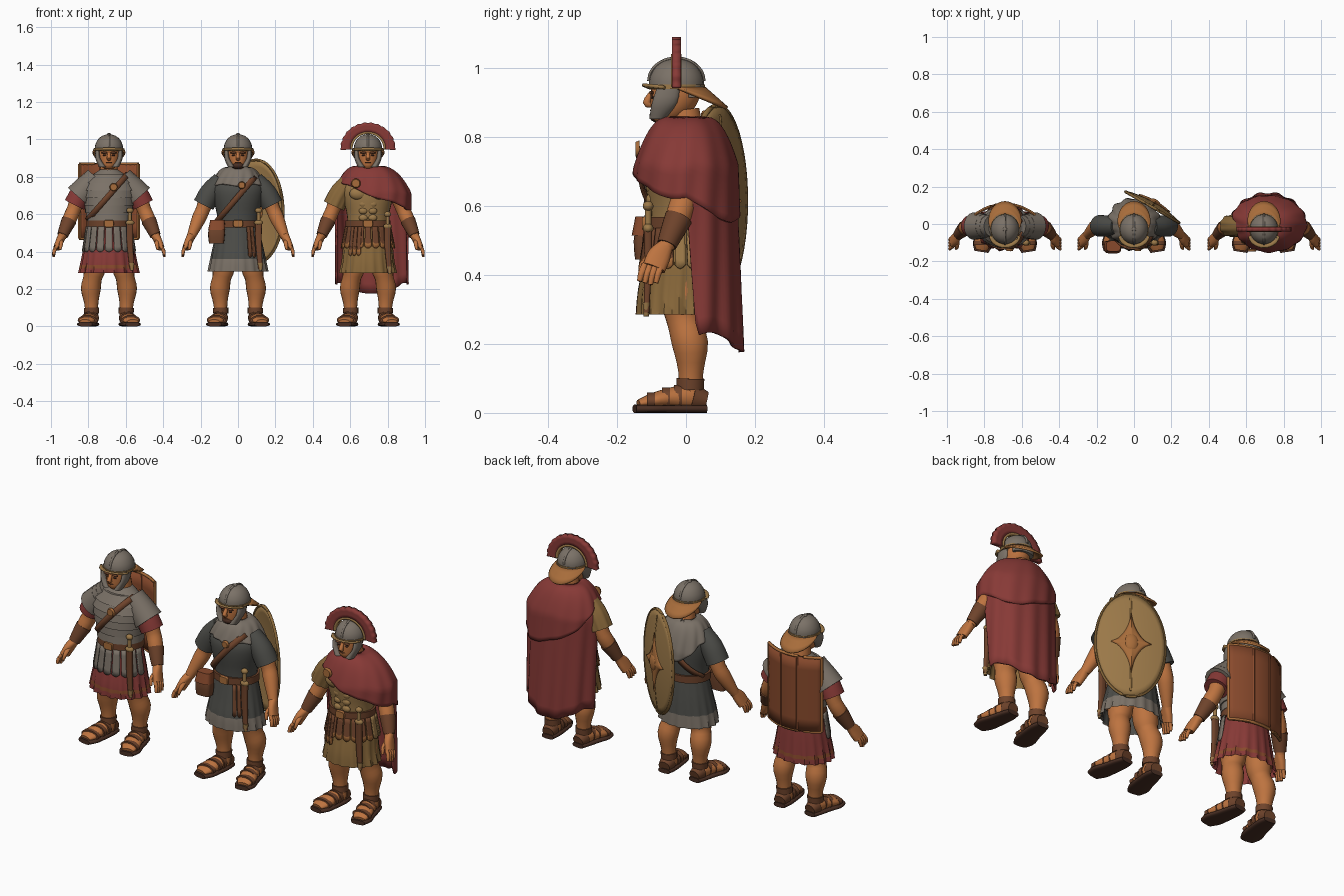
import bpy, bmesh
from math import sin, cos, pi, radians, sqrt
from mathutils import Vector

cube = bpy.data.objects.get("Cube")
if cube:
    bpy.data.objects.remove(cube)

PALETTE = {"skin": "BC7342", "iron": "7A7167", "charcoal": "4D4D49", "red": "863C39", "bronze": "9A784A",
           "leather": "6E452F", "shield brown": "874B30", "dark sole": "4A3228", "brass": "A66C3D", "ochre": "88683D"}
MATS = {}
for key, code in PALETTE.items():
    rgb = [(int(code[i:i + 2], 16) / 255) ** 2.2 for i in (0, 2, 4)]
    m = MATS[key] = bpy.data.materials.new(key)
    m.use_nodes = True
    m.diffuse_color = (*rgb, 1)
    bsdf = next(n for n in m.node_tree.nodes if n.type == "BSDF_PRINCIPLED")
    bsdf.inputs["Base Color"].default_value = (*rgb, 1)
    bsdf.inputs["Roughness"].default_value = 0.8
who = {"tag": "", "x": 0}


def finish(name, verts, faces, mat, thick=0):
    bm = bmesh.new()
    vs = [bm.verts.new(v) for v in verts]
    for f in faces:
        bm.faces.new([vs[i] for i in f])
    bmesh.ops.remove_doubles(bm, verts=bm.verts, dist=0.0002)
    bmesh.ops.recalc_face_normals(bm, faces=bm.faces)
    me = bpy.data.meshes.new(name)
    bm.to_mesh(me)
    bm.free()
    me.materials.append(MATS[mat])
    me.shade_smooth()
    me.set_sharp_from_angle(angle=radians(45))
    ob = bpy.data.objects.new(who["tag"] + "_" + name, me)
    ob.location.x = who["x"]
    bpy.context.collection.objects.link(ob)
    if thick:
        mod = ob.modifiers.new("thickness", "SOLIDIFY")
        mod.thickness, mod.offset = thick, 0
    return ob


def sheet(name, fn, nu, nv, mat, thick=0):
    """Surface from a function of u and v."""
    verts = [fn(i / nu, j / nv) for j in range(nv + 1) for i in range(nu + 1)]
    w = nu + 1
    faces = [(j * w + i, j * w + i + 1, (j + 1) * w + i + 1, (j + 1) * w + i) for j in range(nv) for i in range(nu)]
    return finish(name, verts, faces, mat, thick)


def ball(name, c, r, mat, n=14):
    return sheet(name, lambda u, v: (c[0] + r[0] * cos(2 * pi * u) * sin(pi * v), c[1] + r[1] * sin(2 * pi * u) * sin(pi * v),
                                     c[2] + r[2] * cos(pi * v)), n, n // 2, mat)


def sweep(name, pts, mat, n=18, sub=3, flat=False, boxy=1, fold=0, folds=0, ends=True, side=1):
    """Elliptical rings (x, y, z, rx, ry) along a smoothed path."""
    p = [Vector((q[0] * side, *q[1:], *([q[3]] if len(q) == 4 else []))) for q in pts]
    path = []
    for i in range(len(p) - 1):
        a, b, c, d = p[max(i - 1, 0)], p[i], p[i + 1], p[min(i + 2, len(p) - 1)]
        for k in range(sub):
            t = k / sub
            path.append(b + (c - a) * (t / 2) + (a * 2 - b * 5 + c * 4 - d) * (t * t / 2) + (b * 3 - a - c * 3 + d) * (t ** 3 / 2)
                        if sub > 1 else b)
    path.append(p[-1])
    verts, faces = [], []
    for j, q in enumerate(path):
        tan = (Vector(path[min(j + 1, len(path) - 1)][:3]) - Vector(path[max(j - 1, 0)][:3])).normalized()
        ax, ay = Vector((1, 0, 0)), Vector((0, 1, 0))
        if not flat:
            ax = (ax - tan * tan.x).normalized() if abs(tan.x) < 0.95 else ay
            ay = tan.cross(ax)
        for i in range(n):
            t = 2 * pi * i / n
            k = 1 + fold * cos(folds * t) * j / (len(path) - 1)
            cx, cy = (abs(f(t)) ** boxy * (1 if f(t) > 0 else -1) for f in (cos, sin))
            verts.append(Vector(q[:3]) + ax * (cx * q[3] * k) + ay * (cy * q[4] * k))
    for j in range(len(path) - 1):
        faces += [(j * n + i, j * n + (i + 1) % n, (j + 1) * n + (i + 1) % n, (j + 1) * n + i) for i in range(n)]
    if ends:
        faces += [tuple(range(n)), tuple(range(len(verts) - n, len(verts)))]
    return finish(name, verts, faces, mat)


def paint(ob, mat, rule):
    ob.data.materials.append(MATS[mat])
    for f in ob.data.polygons:
        if rule(f.center):
            f.material_index = len(ob.data.materials) - 1


TORSO = [(0, -.015, .52, .108, .09), (0, -.015, .6, .113, .094), (0, -.018, .68, .132, .102),
         (0, -.018, .74, .138, .1), (0, -.012, .79, .115, .078), (0, -.005, .82, .075, .058), (0, 0, .84, .045, .045)]


def girth(z):
    for a, b in zip(TORSO, TORSO[1:]):
        if z <= b[2]:
            t = max(0, (z - a[2]) / (b[2] - a[2]))
            return a[3] + (b[3] - a[3]) * t, a[4] + (b[4] - a[4]) * t
    return TORSO[-1][3:]


def strap(x0, z0, x1, z1, gap):
    for s, label in ((-1, "front"), (1, "back")):
        def fn(u, v):
            x, z = x0 + (x1 - x0) * u, z0 + (z1 - z0) * u
            rx, ry = girth(z)
            return x + (v - .5) * .023, -.015 + s * (gap + ry * sqrt(max(.03, 1 - (x / rx) ** 2))), z - (v - .5) * .02
        sheet("shoulder_strap_" + label, fn, 16, 1, "leather", .009)


def strips(name, count, a0, a1, top, low, mat, tip=None):
    """Hanging strips round the hips; each end is (z, rx, ry)."""
    for k in range(count):
        def fn(u, v):
            a = radians(a0 + (a1 - a0) * (k + .08 + .84 * u) / count)
            z, rx, ry = (top[i] + (low[i] - top[i]) * v for i in range(3))
            return rx * cos(a), -.015 + ry * sin(a), z - .012 * v * sin(pi * u)
        ob = sheet(name, fn, 4, 5, mat, .008)
        if tip:
            paint(ob, tip, lambda c: c.z < low[0] + .018)


def cloak(name, top, hem, cx, rx, ry, mat, fold):
    def fn(u, v):
        a = 2 * pi * u
        z = top + (hem(a) - top) * v ** 1.4
        d = top - z
        w = min(1, d / .14) ** .4
        k = 1 + fold * v * sin(13 * a + 3 * v)
        return (cx * w + (.05 + (rx - .05) * w) * k * cos(a), (.05 + (ry - .05) * w + .045 * d) * k * sin(a), z + .006 * sin(5 * a) * w)
    sheet(name, fn, 104, 18, mat, .01)


def sword(x, y, z):
    sweep("scabbard", [(x, y, z, .018, .012), (x, y, z - .1, .017, .011), (x + .01, y - .005, z - .24, .012, .008)], "leather", boxy=.6)
    sweep("scabbard_tip", [(x + .009, y - .005, z - .21, .016, .011), (x + .011, y - .005, z - .25, .008, .008)], "bronze", sub=1)
    sweep("sword_grip", [(x, y, z, .01), (x, y, z + .06, .01)], "bronze", n=10, sub=1)
    for dz, r in ((.005, .024), (.07, .019)):
        ball("sword_knob", (x, y, z + dz), (r, .016, .015), "bronze")


def body(bracers=True):
    for s, lab in ((-1, "right_"), (1, "left_")):
        # legs and sandals
        sweep(lab + "leg", [(.068, -.01, .42, .06), (.078, -.008, .31, .06), (.087, -.004, .26, .05), (.097, .012, .2, .053),
                            (.094, .014, .12, .037), (.091, .012, .04, .034)], "skin", side=s)
        foot = [(.09, .055, .035, .026, .022), (.094, .015, .045, .036, .038), (.106, -.05, .042, .042, .03), (.119, -.1, .034, .046, .022),
                (.126, -.138, .026, .03, .012)]
        sweep(lab + "foot", foot, "skin", side=s)
        sweep(lab + "sole", [(x, y * 1.08, .012, r + .007, .012) for x, y, z, r, h in foot], "dark sole", boxy=.7, side=s)
        sweep(lab + "heel_cup", [(x, y + .003, z, r + .005, h + .005) for x, y, z, r, h in foot[:2]], "leather", side=s)
        for y, x, z, r, h in ((-.012, .098, .045, .043, .037), (-.046, .105, .041, .046, .033), (-.09, .117, .034, .05, .026)):
            sweep(lab + "sandal_strap", [(x, y - d, z, r, h) for d in (0, .023)], "leather", sub=1, side=s)
        sweep(lab + "ankle_strap", [(.092, .012, .068, .04), (.093, .013, .1, .041)], "leather", sub=1, side=s)
        # arms, bracers and hands
        sweep(lab + "arm", [(.115, -.01, .765, .04), (.155, -.008, .71, .045), (.186, -.006, .63, .038), (.21, -.02, .575, .038),
                            (.252, -.06, .478, .023)], "skin", side=s)
        if bracers:
            sweep(lab + "bracer", [(.214, -.022, .565, .041), (.232, -.04, .525, .035), (.248, -.056, .487, .029)], "leather", side=s)
        sweep(lab + "palm", [(.25, -.058, .485, .022), (.264, -.078, .455, .02, .034), (.279, -.093, .42, .018, .034)], "skin", side=s, boxy=.8)
        for k in range(4):
            y = -.071 - .016 * k
            sweep(lab + "finger", [(.278, y, .43, .01), (.292, y - .01, .405, .01), (.296, y - .016, .372 + .005 * abs(k - 1), .007)],
                  "skin", n=8, side=s)
        sweep(lab + "thumb", [(.256, -.085, .462, .012), (.256, -.12, .44, .011), (.262, -.132, .41, .007)], "skin", n=8, side=s)
        # face details and cheek guards
        ball(lab + "eye", (s * .024, -.098, .916), (.01, .006, .005), "dark sole", 10)
        ball(lab + "brow", (s * .025, -.1, .929), (.018, .007, .006), "leather", 10)
        sweep(lab + "cheek_guard", [(.06, -.05, .95, .012, .033), (.059, -.062, .9, .014, .037), (.034, -.083, .853, .02, .024)], "iron",
              flat=True, side=s)
    sweep("neck", [(0, .005, .8, .05), (0, -.005, .88, .044)], "skin")
    sweep("head", [(0, -.058, .843, .022, .028), (0, -.05, .86, .042, .05), (0, -.037, .89, .056, .066), (0, -.03, .93, .061, .073),
                   (0, -.03, .98, .055, .065)], "skin", flat=True)
    sweep("nose", [(0, -.1, .928, .008), (0, -.114, .9, .012), (0, -.1, .893, .008)], "skin", n=10)
    ball("mouth", (0, -.098, .877), (.018, .007, .004), "leather", 10)
    # helmet
    sweep("helmet", [(0, -.028, .94, .076, .08), (0, -.028, .972, .073, .078), (0, -.028, 1.002, .057, .062), (0, -.028, 1.02, .034, .037),
                     (0, -.028, 1.028, .006, .006)], "iron", n=24, flat=True)
    sweep("helmet_band", [(0, -.028, z, .079, .083) for z in (.94, .953)], "bronze", n=24, sub=1, flat=True)
    sweep("helmet_ridge", [(0, -.028 - .079 * cos(radians(a)), .962 + .066 * sin(radians(a)), .006) for a in range(0, 181, 20)], "iron", n=8)
    ball("helmet_knob", (0, -.028, 1.027), (.012, .012, .007), "iron")
    sweep("nape_guard", [(0, .022, .95, .06, .032), (0, .022, .915, .058, .03)], "iron", sub=1, flat=True)

    def rim(a0, a1, reach, drop):
        def fn(u, v):
            a = radians(a0 + (a1 - a0) * u)
            return (.076 + .028 * v * abs(sin(a)) ** .6) * cos(a), -.025 + (.078 + reach * v) * sin(a), .942 - drop * v * abs(sin(a))
        return fn
    sheet("neck_guard", rim(0, 180, .066, .058), 20, 3, "brass", .01)
    sheet("helmet_visor", rim(205, 335, .024, -.01), 14, 2, "bronze", .009)


def sleeves(mat, count, sides=(-1, 1), low=.66, fold=0):
    for s in sides:
        sweep("sleeve", [(.09, -.012, .785, .045), (.145, -.011, .72, .056), (.183, -.01, low, .058)], mat, side=s, fold=fold, folds=9, n=36)
        for i in range(count):
            t = .19 * i
            sweep("shoulder_plate", [(.07 + .103 * k, -.011, .8 - .118 * k, .056 + .012 * min(1, 2 * t) + .018 * (k - t)) for k in (t, t + .34)],
                  "iron", sub=1, side=s)


def dress(torso, skirt, hem_width, hem, fold):
    """Torso, skirt and belt."""
    sweep("torso", TORSO, torso, n=28, flat=True)
    rings = [(0, -.012, .56, .104, .088), (0, -.015, .45, .128, .105), (0, -.02, hem + .065, hem_width - .012, .118),
             (0, -.02, hem, hem_width, .122)]
    ob = sweep("skirt", rings, skirt, n=72, sub=4, flat=True, fold=fold, folds=18, ends=False)
    sweep("skirt_lining", [(x, y, z + .003, rx - .004, ry - .004) for x, y, z, rx, ry in rings], skirt, n=72, sub=4, flat=True,
          fold=fold, folds=18, ends=False)
    sweep("belt", [(0, -.015, z, .121, .103) for z in (.53, .568)], "leather", n=28, sub=1, flat=True)
    sweep("buckle", [(0, -.118, .55, .026, .02), (0, -.127, .55, .024, .018)], "brass", boxy=.4, sub=1)
    return ob


def disc(x, y, z, r):
    sweep("medallion", [(x, y, z, r), (x, y - .012, z, r * .8)], "brass", sub=1)


# soldier in plate armour with a curved shield
who.update(tag="legionary", x=-.69)
body()
paint(dress("iron", "red", .158, .285, .05), "shield brown", lambda c: .318 < c.z < .335)
for i in range(6):
    z = .568 + .04 * i
    lo, hi = girth(z), girth(z + .046)
    sweep("armour_band", [(0, -.016, z, lo[0] + .012, lo[1] + .012), (0, -.016, z + .046, hi[0] + .004, hi[1] + .004)], "iron", n=28, sub=1, flat=True)
sleeves("red", 4, low=.65)
strips("apron_strip", 9, 180, 360, (.535, .12, .1), (.41, .14, .118), "iron")
strap(.1, .815, -.115, .57, .016)
disc(.025, -.132, .745, .022)
sword(.112, -.1, .55)


def scutum(u, v):
    return .157 * (2 * u - 1), .107 - .055 * (2 * u - 1) ** 2, .47 + .4 * v


sheet("shield_board", scutum, 16, 6, "shield brown", .012)
for e in (0, 1):
    sweep("shield_edge", [(*scutum(i / 12, e), .008) for i in range(13)], "brass", n=8, sub=1)
    sweep("shield_side", [(*scutum(e, i / 4), .008) for i in range(5)], "brass", n=8, sub=1)
for u in (.35, .65):
    sweep("shield_rib", [(*scutum(u, v), .008) for v in (.02, .98)], "shield brown", n=8, sub=1)

# soldier in a dark tunic with an oval shield
who.update(tag="auxiliary", x=0)
body(bracers=False)
ball("beard", (0, -.078, .861), (.036, .03, .02), "dark sole")
paint(dress("charcoal", "charcoal", .158, .295, .035), "iron", lambda c: c.z < .36)
sleeves("charcoal", 0, low=.65)
cloak("shoulder_cloak", .848, lambda a: .755 - .1 * max(0, sin(a)) ** 3, 0, .152, .124, "iron", .04)
sweep("neck_scarf", [(.062 * cos(a * pi / 8), -.008 + .062 * sin(a * pi / 8), .828 + .012 * sin(a * pi / 8), .018) for a in range(17)], "iron", sub=2)
strap(.09, .8, -.115, .56, .016)
disc(.02, -.133, .755, .02)
sweep("satchel", [(-.11, -.115, .565, .036, .026), (-.115, -.12, .5, .045, .032), (-.115, -.12, .445, .04, .028)], "leather", boxy=.55, flat=True)
sweep("satchel_flap", [(-.11, -.119, .57, .038, .028), (-.114, -.124, .515, .046, .034)], "shield brown", boxy=.55, flat=True)
sword(.11, -.1, .55)
strips("belt_tail", 2, 292, 312, (.535, .12, .105), (.38, .145, .122), "leather")


def polar(r, depth, lift):
    def fn(u, v):
        a = 2 * pi * u
        k = v * r(a)
        return .165 * k * cos(a), lift + depth * (1 - v * v), .275 * k * sin(a)
    return fn


def star(a):
    return .58 / (abs(cos(a)) ** .65 + abs(sin(a)) ** .65) ** (1 / .65)


oval = [sheet("oval_shield", polar(lambda a: 1, .022, 0), 40, 8, "bronze", .012),
        sweep("oval_rim", [(.165 * cos(a * pi / 24), 0, .275 * sin(a * pi / 24), .008) for a in range(49)], "ochre", n=8, sub=1),
        sheet("shield_star", polar(star, .012, .024), 64, 5, "brass", .006),
        ball("shield_boss", (0, .025, 0), (.036, .022, .05), "brass"),
        sweep("shield_spine", [(0, .007, -.25, .006), (0, .027, 0, .007), (0, .007, .25, .006)], "ochre", n=8)]
for ob in oval:
    ob.location = (.098, .09, .615)
    ob.rotation_euler.z = radians(-30)

# officer with a crest, muscled breastplate and long cape
who.update(tag="officer", x=.695)
body()
dress("bronze", "ochre", .15, .285, .04)
sleeves("ochre", 0, sides=(-1,), low=.645, fold=.06)
strips("hip_strip", 9, 190, 350, (.535, .12, .101), (.43, .142, .119), "leather", "brass")
strips("side_strip", 11, -10, 190, (.535, .12, .101), (.43, .142, .119), "bronze")
for s in (-1, 1):
    ball("chest_muscle", (s * .05, -.1, .71), (.05, .025, .034), "bronze")
    for i in range(3):
        ball("belly_muscle", (s * .025, -.104, .655 - .037 * i), (.024, .013, .018), "bronze")
sword(.105, -.11, .53)
strips("belt_tail", 3, 225, 255, (.535, .125, .108), (.39, .148, .124), "leather", "brass")


def cape_hem(a):
    front = min(.765, .72 - .09 * cos(a))
    return front + (.2 + .03 * sin(3 * a) - front) * min(1, max(0, sin(a) / .2))


def overlap_hem(a):
    return min(.775, .7 - .075 * cos(a)) - .12 * max(0, sin(a))


cloak("cape", .85, cape_hem, .022, .196, .132, "red", .035)
cloak("cape_overlap", .855, overlap_hem, .022, .202, .14, "red", .02)
disc(-.065, -.135, .765, .026)


def crest_arc(r0, r1, jag):
    def fn(u, v):
        a = pi * (1.04 * u - .02)
        r = r0 + (r1 - r0) * v + jag * v * cos(2 * pi * 13 * u)
        return r * 1.03 * cos(a), -.028, .952 + r * .97 * sin(a)
    return fn


sheet("crest", crest_arc(.09, .142, .002), 78, 3, "red", .026)
sheet("crest_holder", crest_arc(.08, .092, 0), 30, 1, "bronze", .03)
